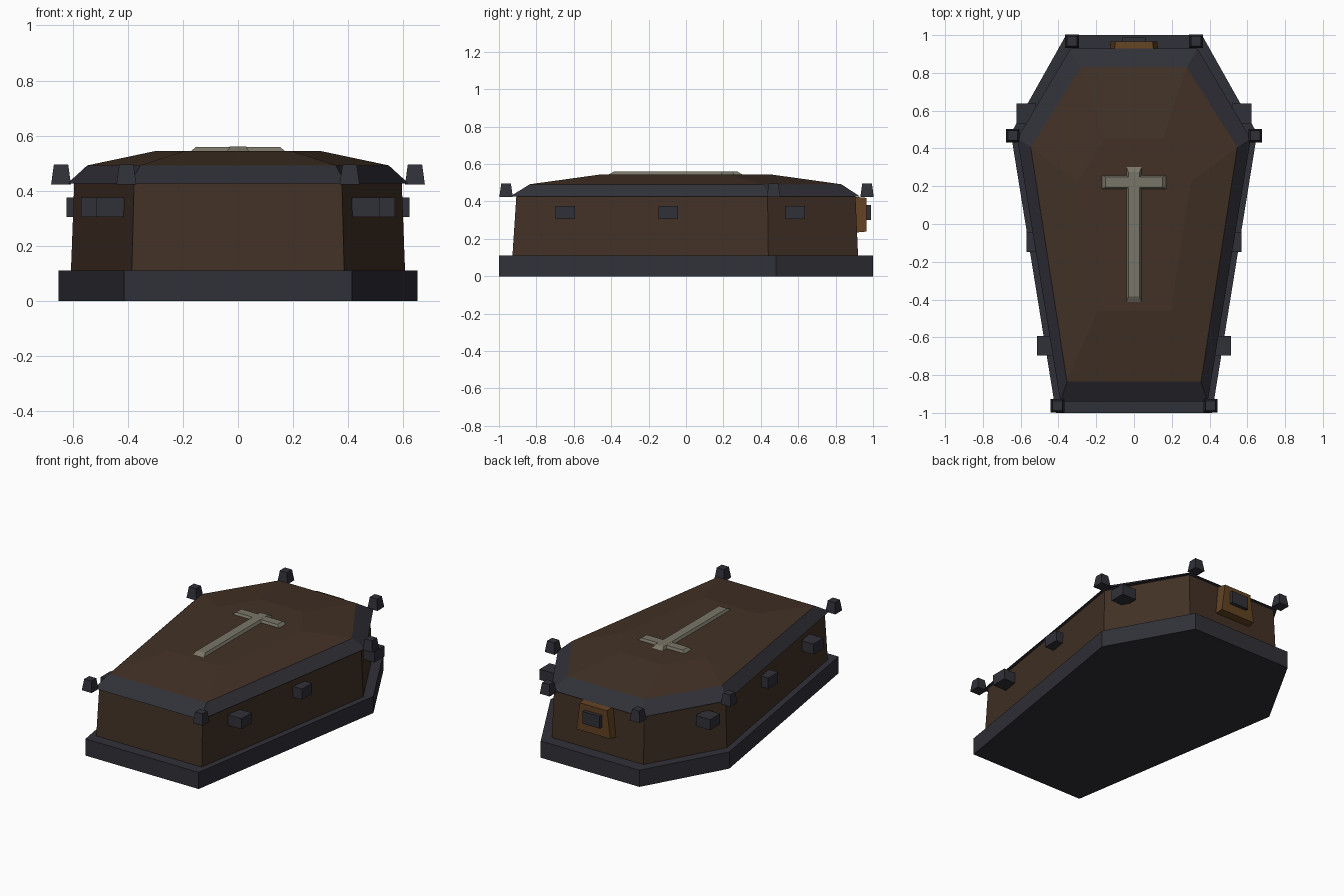
import bpy, bmesh

if "Cube" in bpy.data.objects:
    bpy.data.objects.remove(bpy.data.objects["Cube"])

def mat(name, rgb):
    m = bpy.data.materials.new(name)
    m.diffuse_color = (*rgb, 1)
    m.use_nodes = True
    m.node_tree.nodes["Principled BSDF"].inputs["Base Color"].default_value = m.diffuse_color
    return m

METAL = mat("dark_metal", (0.030, 0.030, 0.040))
WOOD = mat("dark_wood", (0.054, 0.031, 0.019))
PLATE = mat("bronze_wood", (0.120, 0.054, 0.016))
BONE = mat("pale_stone", (0.190, 0.180, 0.135))


def loft(name, rings, mats, band=None):
    """Closed solid through rings of 3D points; band gives the material per ring gap."""
    bm = bmesh.new()
    vs = [[bm.verts.new(p) for p in r] for r in rings]
    n = len(rings[0])
    bm.faces.new(vs[0][::-1])
    for k in range(len(vs) - 1):
        for i in range(n):
            j = (i + 1) % n
            f = bm.faces.new((vs[k][i], vs[k][j], vs[k + 1][j], vs[k + 1][i]))
            f.material_index = band[k] if band else 0
    top = bm.faces.new(vs[-1])
    top.material_index = band[-1] if band else 0
    bmesh.ops.recalc_face_normals(bm, faces=bm.faces)
    me = bpy.data.meshes.new(name)
    bm.to_mesh(me)
    bm.free()
    for m in mats:
        me.materials.append(m)
    ob = bpy.data.objects.new(name, me)
    bpy.context.collection.objects.link(ob)
    return ob


def hexagon(foot, shoulder, head, z, s=1.0):
    """Mirrored coffin outline from its three right-hand corners."""
    right = [foot, shoulder, head]
    return [(x * s, y * s, z) for x, y in right] + [(-x * s, y * s, z) for x, y in right[::-1]]


def rect(x0, x1, y0, y1, z, inset=0.0):
    return [(x0 + inset, y0 + inset, z), (x1 - inset, y0 + inset, z),
            (x1 - inset, y1 - inset, z), (x0 + inset, y1 - inset, z)]


def block(name, x, y, z, m, inset=0.0):
    return loft(name, [rect(*x, *y, z[0]), rect(*x, *y, z[1], inset)], [m])


# plinth and tapered walls
base = ((0.413, -1.0), (0.652, 0.48), (0.36, 1.0))
loft("base", [hexagon(*base, 0), hexagon(*base, 0.11)], [METAL])
loft("walls", [hexagon((0.385, -0.928), (0.606, 0.44), (0.335, 0.92), 0.11),
               hexagon((0.377, -0.907), (0.594, 0.436), (0.328, 0.906), 0.43)], [WOOD])

# lid: metal rim, then a shallow wooden crown with a flat top
rim = ((0.355, -0.835), (0.547, 0.407), (0.28, 0.83))
loft("lid", [hexagon((0.390, -0.94), (0.618, 0.452), (0.336, 0.93), 0.427),
             hexagon(*rim, 0.492), hexagon(*rim, 0.544, 0.55)],
     [METAL, WOOD], [0, 1, 1])

# corner studs and side handles, mirrored
for s, side in ((1, "right"), (-1, "left")):
    for part, cx, cy in (("foot", 0.405, -0.962), ("shoulder", 0.642, 0.468), ("head", 0.328, 0.968)):
        cx *= s
        block(f"{part}_stud_{side}", (cx - 0.036, cx + 0.036), (cy - 0.036, cy + 0.036),
              (0.423, 0.495), METAL, 0.01)
    for part, cx, cy in (("foot", 0.462, -0.645), ("middle", 0.518, -0.095), ("head", 0.57, 0.585)):
        cx *= s
        block(f"{part}_handle_{side}", (cx - 0.052, cx + 0.052), (cy - 0.052, cy + 0.052),
              (0.305, 0.375), METAL)

# plaque on the head end, wider at the bottom, with a metal block
def plaque_ring(y, e):
    return [(-0.13 + e, y, 0.233 + e), (0.13 - e, y, 0.233 + e),
            (0.105 - e, y, 0.425 - e), (-0.105 + e, y, 0.425 - e)]

loft("head_plaque", [plaque_ring(0.90, 0), plaque_ring(0.965, 0.006)], [PLATE])
block("plaque_block", (-0.062, 0.062), (0.94, 0.988), (0.3, 0.38), METAL)

# cross with sloped edges
loft("cross_upright", [rect(-0.042, 0.042, -0.42, 0.307, 0.54),
                       rect(-0.03, 0.03, -0.385, 0.275, 0.56)], [BONE])
loft("cross_bar", [rect(-0.175, 0.175, 0.184, 0.26, 0.54),
                   rect(-0.152, 0.152, 0.194, 0.25, 0.5595)], [BONE])
